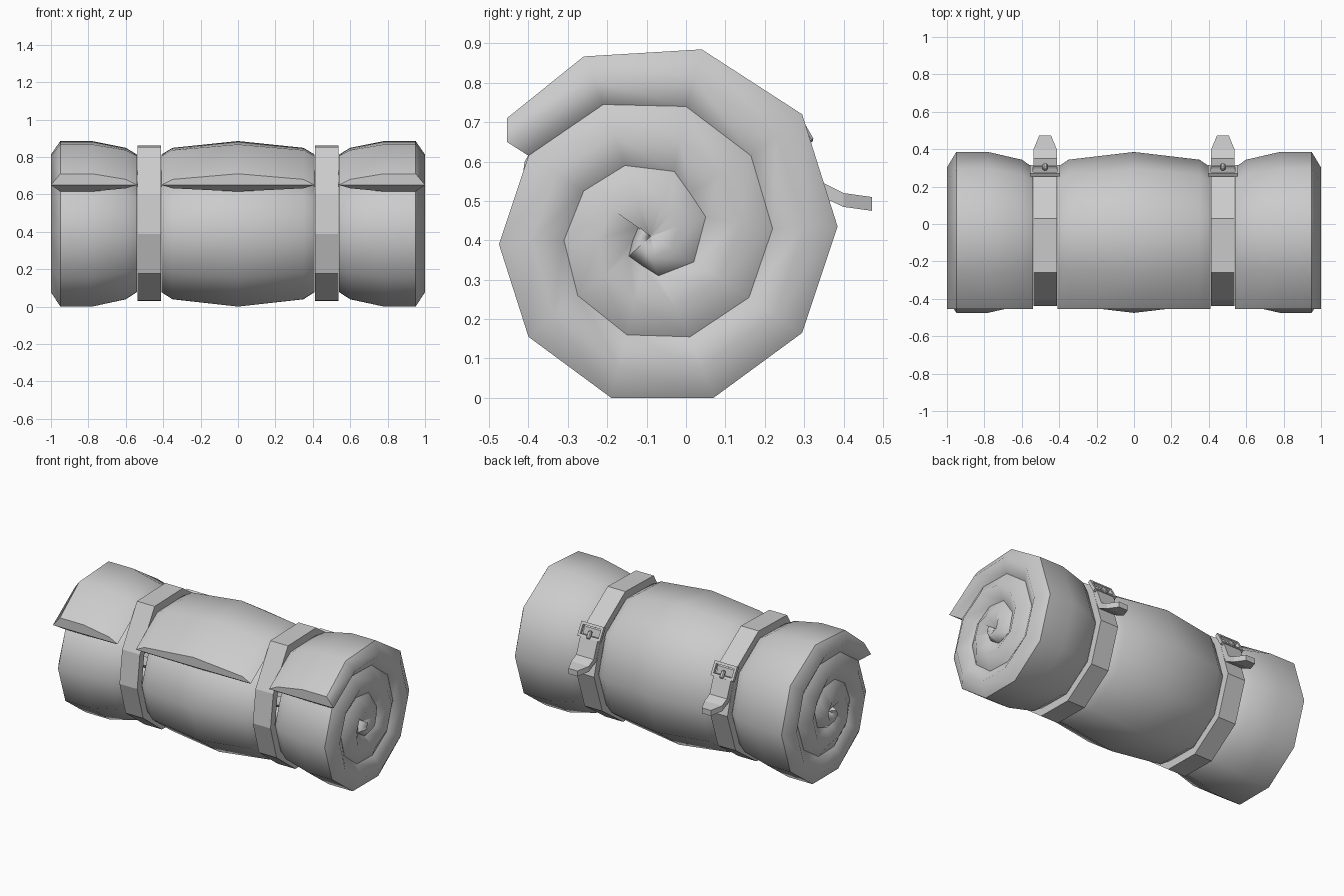
import bpy, bmesh, math
from mathutils import Vector, Matrix

if "Cube" in bpy.data.objects:
    bpy.data.objects.remove(bpy.data.objects["Cube"])

GREY = (0.6, 0.6, 0.6, 1)
cloth = bpy.data.materials.new("light_grey")
cloth.use_nodes = True
cloth.diffuse_color = GREY
cloth.node_tree.nodes["Principled BSDF"].inputs["Base Color"].default_value = GREY

# Spiral seam (y, z) from the flap tip to the core, ten points per turn
SEAM = [Vector(p) for p in (
    (-.455, .71), (-.26, .867), (.04, .885), (.295, .72), (.385, .435),
    (.295, .165), (.07, 0), (-.19, 0), (-.4, .155), (-.475, .39),
    (-.4, .615), (-.21, .745), (0, .74), (.165, .615), (.22, .43),
    (.16, .255), (.01, .155), (-.15, .16), (-.275, .26), (-.31, .4),
    (-.26, .525), (-.155, .59), (-.03, .575), (.01, .52), (.05, .46),
    (.02, .345), (-.07, .31), (-.11, .335), (-.145, .36), (-.135, .4),
    (-.12, .435), (-.09, .41))]
TURN = 10


def inner(j):
    return SEAM[min(j + TURN, len(SEAM) - 1)]


MID = [(p + inner(j)) / 2 for j, p in enumerate(SEAM)]
MID[0] = Vector((-.455, .65))


def finish(name, bm):
    bmesh.ops.recalc_face_normals(bm, faces=bm.faces)
    mesh = bpy.data.meshes.new(name)
    bm.to_mesh(mesh)
    bm.free()
    mesh.materials.append(cloth)
    obj = bpy.data.objects.new(name, mesh)
    bpy.context.collection.objects.link(obj)
    return obj


def skin(bm, rings):
    for a, b in zip(rings, rings[1:]):
        n = len(a)
        for k in range(n):
            bm.faces.new((a[k], a[(k + 1) % n], b[(k + 1) % n], b[k]))


def pillow(name, start, stations, end):
    """Rolled padded sheet whose two ends pinch to the middle of the layer."""
    bm = bmesh.new()

    def rib(top, mid, low):
        pts = [(start, mid)]
        pts += [(x, top.lerp(mid, t)) for x, t in stations]
        pts += [(end, mid)]
        pts += [(x, low.lerp(mid, t)) for x, t in reversed(stations)]
        return [bm.verts.new((x, p.x, p.y)) for x, p in pts]

    tip = rib(MID[0], MID[0], MID[0])
    rings = [tip] + [rib(SEAM[j], MID[j], inner(j)) for j in range(len(SEAM) - 1)]
    skin(bm, rings)
    bm.faces.new(rings[-1])
    pinch = len(stations) + 1
    bmesh.ops.remove_doubles(bm, verts=tip + [rings[1][0], rings[1][pinch]], dist=1e-5)
    bmesh.ops.recalc_face_normals(bm, faces=bm.faces)
    # Soft padding, with crisp rims and flap edge
    for f in bm.faces:
        f.smooth = True
    for e in bm.edges:
        ridge = all(abs(v.co.x) > .99 for v in e.verts)
        if not ridge and e.calc_face_angle(0) > math.radians(42):
            e.smooth = False
    return finish(name, bm)


# Bedroll: two end sections and the middle
END = [(.6, .5), (.78, 0), (.95, 0)]
pillow("roll_left", .54, END, 1)
pillow("roll_right", -.54, [(-x, t) for x, t in END], -1)
pillow("roll_middle", -.41, [(-.35, .5), (0, 0), (.35, .5)], .41)


def band(name, outer, hole, depth, matrix):
    """Closed band between two outlines, extruded along local z."""
    bm = bmesh.new()
    loops = [[bm.verts.new((p[0], p[1], c)) for p in pts]
             for pts, c in ((outer, depth), (outer, -depth), (hole, -depth), (hole, depth))]
    skin(bm, loops + [loops[0]])
    bm.transform(matrix)
    return finish(name, bm)


def rect(w, h):
    return [(-w, -h), (w, -h), (w, h), (-w, h)]


def frame(x_axis, y_axis, z_axis, origin):
    m = Matrix((x_axis, y_axis, z_axis)).transposed().to_4x4()
    m.translation = origin
    return m


CENTRE = Vector((-.045, .445))
strap_outer = [CENTRE + (p - CENTRE) * 1.13 for p in MID[1:10]] + [Vector((-.41, .6))]
strap_inner = [CENTRE + (p - CENTRE) * .88 for p in strap_outer]
ALONG, OUT = Vector((0, .5, -.866)), Vector((0, .866, .5))
# Loose tail: upper point, lower point, half width
TAIL = [((.305, .66), (.27, .65), .062), ((.35, .545), (.325, .52), .062),
        ((.4, .52), (.4, .485), .062), ((.472, .51), (.472, .475), .032)]

for side, sx in (("left", .475), ("right", -.475)):
    band("strap_" + side, strap_outer, strap_inner, .063,
         frame((0, 1, 0), (0, 0, 1), (1, 0, 0), (sx, 0, 0)))

    # Buckle frame and prong
    spot = Vector((sx, .284, .683))
    band("buckle_" + side, rect(.08, .045), rect(.064, .028), .01,
         frame((1, 0, 0), ALONG, OUT, spot))
    bm = bmesh.new()
    bmesh.ops.create_cube(bm, size=1, matrix=frame((1, 0, 0), ALONG, OUT, spot + ALONG * .022 + OUT * .012)
                          @ Matrix.Diagonal((.026, .05, .02, 1)))
    bmesh.ops.bevel(bm, geom=bm.edges[:], offset=.006, segments=1, affect='EDGES')
    finish("prong_" + side, bm)

    bm = bmesh.new()
    rings = [[bm.verts.new((sx + s * w, *p)) for s, p in ((-1, up), (1, up), (1, low), (-1, low))]
             for up, low, w in TAIL]
    skin(bm, rings)
    bm.faces.new(rings[0])
    bm.faces.new(rings[-1])
    finish("strap_tail_" + side, bm)
